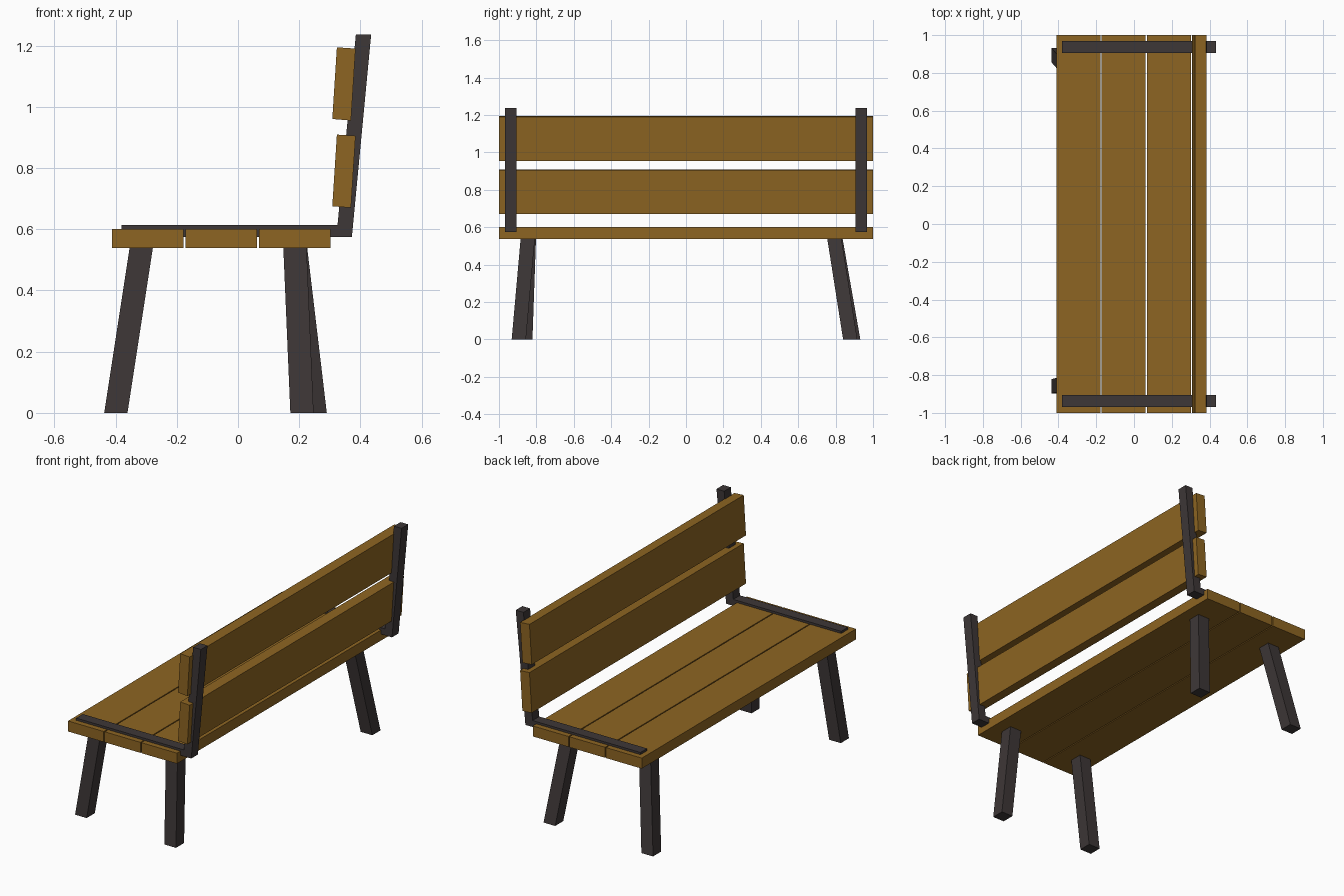
import bpy

if "Cube" in bpy.data.objects:
    bpy.data.objects.remove(bpy.data.objects["Cube"])


def material(name, rgb):
    m = bpy.data.materials.new(name)
    m.diffuse_color = (*rgb, 1.0)
    m.use_nodes = True
    m.node_tree.nodes["Principled BSDF"].inputs["Base Color"].default_value = m.diffuse_color
    return m


WOOD = material("warm wood", (0.27, 0.13, 0.016))
IRON = material("dark iron", (0.047, 0.038, 0.038))


def loft(name, start, end, mat):
    """Solid between two matching outlines."""
    n = len(start)
    faces = [tuple(reversed(range(n))), tuple(range(n, 2 * n))]
    faces += [(i, (i + 1) % n, n + (i + 1) % n, n + i) for i in range(n)]
    mesh = bpy.data.meshes.new(name)
    mesh.from_pydata(list(start) + list(end), [], faces)
    mesh.materials.append(mat)
    obj = bpy.data.objects.new(name, mesh)
    bpy.context.collection.objects.link(obj)
    return obj


def extrude_y(name, profile, y0, y1, mat):
    """Counter-clockwise (x, z) profile extruded along y."""
    pts = profile[::-1]
    return loft(name, [(x, y0, z) for x, z in pts],
                [(x, y1, z) for x, z in pts], mat)


def square(x, y, z, h=0.038):
    return [(x - h, y - h, z), (x + h, y - h, z), (x + h, y + h, z), (x - h, y + h, z)]


# Seat boards
for i in range(3):
    x0 = -0.411 + i * 0.2395
    x1 = x0 + 0.2335
    extrude_y(f"seat_board_{i + 1}",
              [(x0, 0.538), (x1, 0.538), (x1, 0.6), (x0, 0.6)], -1, 1, WOOD)

# Leaning backrest boards
for name, z in (("lower_back_board", 0.67), ("upper_back_board", 0.955)):
    extrude_y(name, [(0.308, z + 0.005), (0.369, z), (0.384, z + 0.235),
                     (0.323, z + 0.239)], -1, 1, WOOD)

# L-shaped brackets: bar let into the seat and leaning post
bracket = [(-0.38, 0.575), (0.372, 0.575), (0.435, 1.236),
           (0.385, 1.236), (0.325, 0.613), (-0.38, 0.613)]
for side, y in (("left", -0.937), ("right", 0.937)):
    extrude_y(f"{side}_bracket", bracket, y - 0.031, y + 0.031, IRON)

# Splayed legs: foot centre, top centre
legs = {
    "front_left_leg": ((-0.399, -0.859), (-0.316, -0.840)),
    "front_right_leg": ((-0.399, 0.894), (-0.316, 0.799)),
    "back_left_leg": ((0.209, -0.894), (0.186, -0.846)),
    "back_right_leg": ((0.252, 0.878), (0.188, 0.793)),
}
for name, (foot, top) in legs.items():
    loft(name, square(*foot, 0), square(*top, 0.54), IRON)
